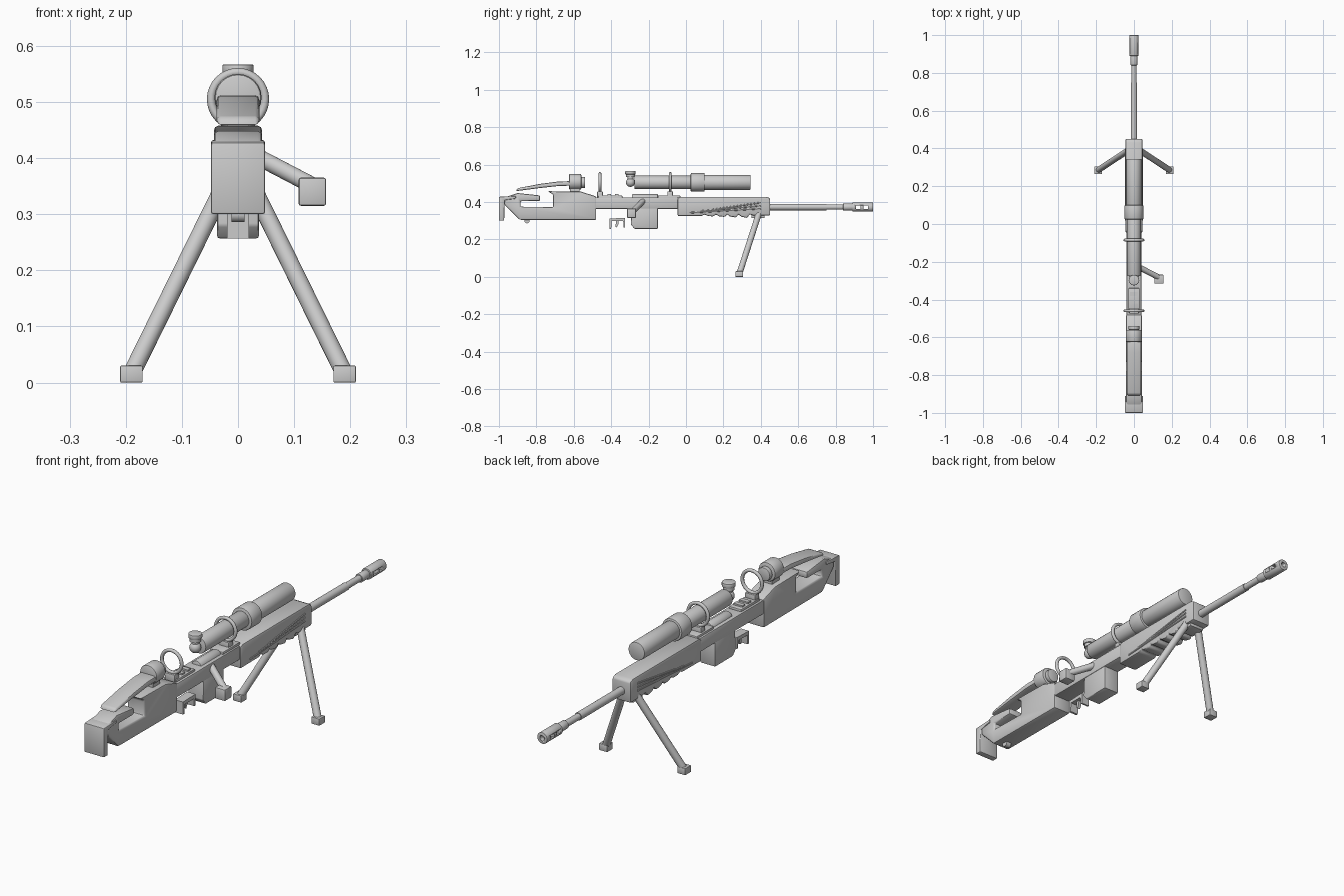
import bpy, math
from mathutils import Vector

if "Cube" in bpy.data.objects:
    bpy.data.objects.remove(bpy.data.objects["Cube"], do_unlink=True)

grey = bpy.data.materials.new("light grey")
grey.use_nodes = True
grey.diffuse_color = (0.6, 0.6, 0.6, 1)
grey.node_tree.nodes["Principled BSDF"].inputs["Base Color"].default_value = (0.6, 0.6, 0.6, 1)


def finish(ob, name, bevel=0, segments=2):
    ob.name = name
    ob.data.materials.append(grey)
    bpy.ops.object.select_all(action="DESELECT")
    ob.select_set(True)
    bpy.context.view_layer.objects.active = ob
    if bevel:
        mod = ob.modifiers.new("Bevel", "BEVEL")
        mod.width, mod.segments = bevel, segments
        mod.limit_method = "ANGLE"
        bpy.ops.object.modifier_apply(modifier="Bevel")
    bpy.ops.object.shade_smooth_by_angle(angle=math.radians(40))
    return ob


def box(name, x, y, z, bevel=0):
    """Box from (low, high) ranges."""
    bpy.ops.mesh.primitive_cube_add(size=1, location=[sum(r) / 2 for r in (x, y, z)])
    ob = bpy.context.object
    ob.scale = [r[1] - r[0] for r in (x, y, z)]
    bpy.ops.object.transform_apply(location=False, rotation=False)
    return finish(ob, name, bevel)


def plate(name, points, half, bevel=0, segments=2):
    """Side profile of (y, z) points extruded across x."""
    n = len(points)
    verts = [(s, y, z) for s in (-half, half) for y, z in points]
    faces = [list(range(n))[::-1], list(range(n, 2 * n))]
    faces += [[i, (i + 1) % n, (i + 1) % n + n, i + n] for i in range(n)]
    mesh = bpy.data.meshes.new(name)
    mesh.from_pydata(verts, [], faces)
    ob = bpy.data.objects.new(name, mesh)
    bpy.context.collection.objects.link(ob)
    bpy.context.view_layer.objects.active = ob
    ob.select_set(True)
    bpy.ops.object.mode_set(mode="EDIT")
    bpy.ops.mesh.select_all(action="SELECT")
    bpy.ops.mesh.normals_make_consistent(inside=False)
    bpy.ops.object.mode_set(mode="OBJECT")
    return finish(ob, name, bevel, segments)


def rod(name, a, b, radius, sides=24, bevel=0):
    a, b = Vector(a), Vector(b)
    bpy.ops.mesh.primitive_cylinder_add(vertices=sides, radius=radius, depth=(b - a).length,
                                        location=(a + b) / 2)
    ob = bpy.context.object
    ob.rotation_euler = (b - a).to_track_quat("Z", "Y").to_euler()
    return finish(ob, name, bevel)


def tube(name, y0, y1, z, radius, bevel=0):
    return rod(name, (0, y0, z), (0, y1, z), radius, 24, bevel)


def cut(ob, cutter):
    mod = ob.modifiers.new("Cut", "BOOLEAN")
    mod.object, mod.solver = cutter, "EXACT"
    bpy.context.view_layer.objects.active = ob
    bpy.ops.object.modifier_apply(modifier="Cut")
    bpy.data.objects.remove(cutter, do_unlink=True)


# Butt pad with a lip over the stock
plate("butt_pad", [(-1, .3), (-.972, .3), (-.97, .41), (-.91, .418), (-.91, .432), (-1, .428)],
      .048, .004)

# Open stock
plate("stock", [(-.97, .425), (-.97, .385), (-.89, .305), (-.48, .303), (-.48, .43), (-.56, .455),
                (-.74, .458), (-.71, .44), (-.71, .372), (-.885, .375), (-.885, .405),
                (-.78, .405), (-.78, .435), (-.9, .448)], .043, .008)
rod("sling_stud", (-.012, -.85, .3), (.012, -.85, .3), .014, 16)

# Cheek rest and its drum
plate("cheek_rest", [(-.91, .458), (-.9, .474), (-.78, .497), (-.68, .51), (-.6, .512),
                     (-.6, .488), (-.68, .486), (-.78, .475)], .038, .008)
tube("cheek_drum", -.625, -.56, .508, .042, .006)
tube("cheek_drum_cap", -.56, -.54, .505, .03, .004)
box("cheek_post", (-.02, .02), (-.62, -.57), (.44, .48))

# Receiver
box("receiver", (-.04, .04), (-.49, -.04), (.363, .425), .006)
box("receiver_rear_top", (-.03, .03), (-.47, -.34), (.42, .435), .004)
box("receiver_front_top", (-.032, .032), (-.15, -.03), (.42, .435), .004)
for y in (-.41, -.37):
    box("top_rib", (-.022, .022), (y - .01, y + .01), (.43, .442))
tube("bolt_body", -.29, -.15, .417, .025, .004)

# Bolt handle
rod("bolt_handle", (.02, -.225, .41), (.135, -.285, .35), .015, 16)
box("bolt_knob", (.108, .157), (-.315, -.268), (.315, .365), .004)

# Magazine, trigger and guard
plate("magazine", [(-.29, .375), (-.295, .28), (-.275, .257), (-.15, .257), (-.15, .375)],
      .037, .004)
plate("trigger_guard", [(-.41, .257), (-.41, .312), (-.325, .315), (-.325, .265), (-.333, .265),
                        (-.336, .298), (-.398, .298), (-.4, .257)], .02)
plate("trigger", [(-.375, .302), (-.36, .302), (-.362, .28), (-.37, .265), (-.376, .268)], .007)

# Handguard with stepped underside
steps = []
for i in range(5):
    y = .34 - i * .06
    steps += [(y, .335), (y - .012, .314 + i * .003), (y - .045, .322 + i * .001)]
plate("handguard", [(-.045, .42), (-.03, .428), (.43, .428), (.45, .42), (.45, .328), (.36, .328)]
      + steps + [(-.045, .325)], .045, .007)
# Sweeping side ridges
for side in (-1, 1):
    for i in range(3):
        lift = i * .016
        rod("handguard_ridge", (side * .0435, .02 + i * .06, .343 + lift / 2),
            (side * .0435, .4, .365 + lift), .005, 8)

# Barrel and muzzle brake
bore = .373
tube("barrel", .44, .75, bore, .017)
tube("barrel_tip", .75, .87, bore, .014)
tube("barrel_collar", .84, .895, bore, .019, .003)
brake = tube("muzzle_brake", .89, 1, bore, .025, .003)
for y in (.92, .96):
    cut(brake, box("vent_cutter", (-.1, .1), (y - .012, y + .012), (bore - .009, bore + .009)))
cut(brake, tube("bore_cutter", .98, 1.1, bore, .011))

# Scope
sight = .505
tube("scope_rear_tube", -.275, .03, sight, .036, .003)
tube("scope_front_tube", .09, .345, sight, .04, .004)
tube("scope_turret", .025, .1, sight, .05, .005)
for y in (-.46, -.085):
    bpy.ops.mesh.primitive_torus_add(major_radius=.048, minor_radius=.0075, major_segments=32,
                                     minor_segments=10, location=(0, y, sight),
                                     rotation=(math.pi / 2, 0, 0))
    finish(bpy.context.object, "sight_ring")
    box("ring_base", (-.025, .025), (y - .015, y + .015), (.42, .456), .003)

# Adjustment knob behind the scope
bpy.ops.mesh.primitive_uv_sphere_add(segments=20, ring_count=12, radius=.024,
                                     location=(0, -.297, sight))
finish(bpy.context.object, "knob_ball")
rod("knob_stem", (0, -.297, .51), (0, -.297, .54), .015)
rod("knob_base", (0, -.297, .533), (0, -.297, .55), .023)
rod("knob_cap", (0, -.297, .548), (0, -.297, .567), .028, 24, .003)

# Bipod
box("bipod_mount", (-.035, .035), (.35, .42), (.315, .335), .003)
for side, label in ((1, "left"), (-1, "right")):
    rod(label + "_leg", (side * .03, .39, .34), (side * .19, .285, .015), .016, 16)
    box(label + "_foot", sorted((side * .17, side * .21)), (.265, .305), (0, .03), .002)
